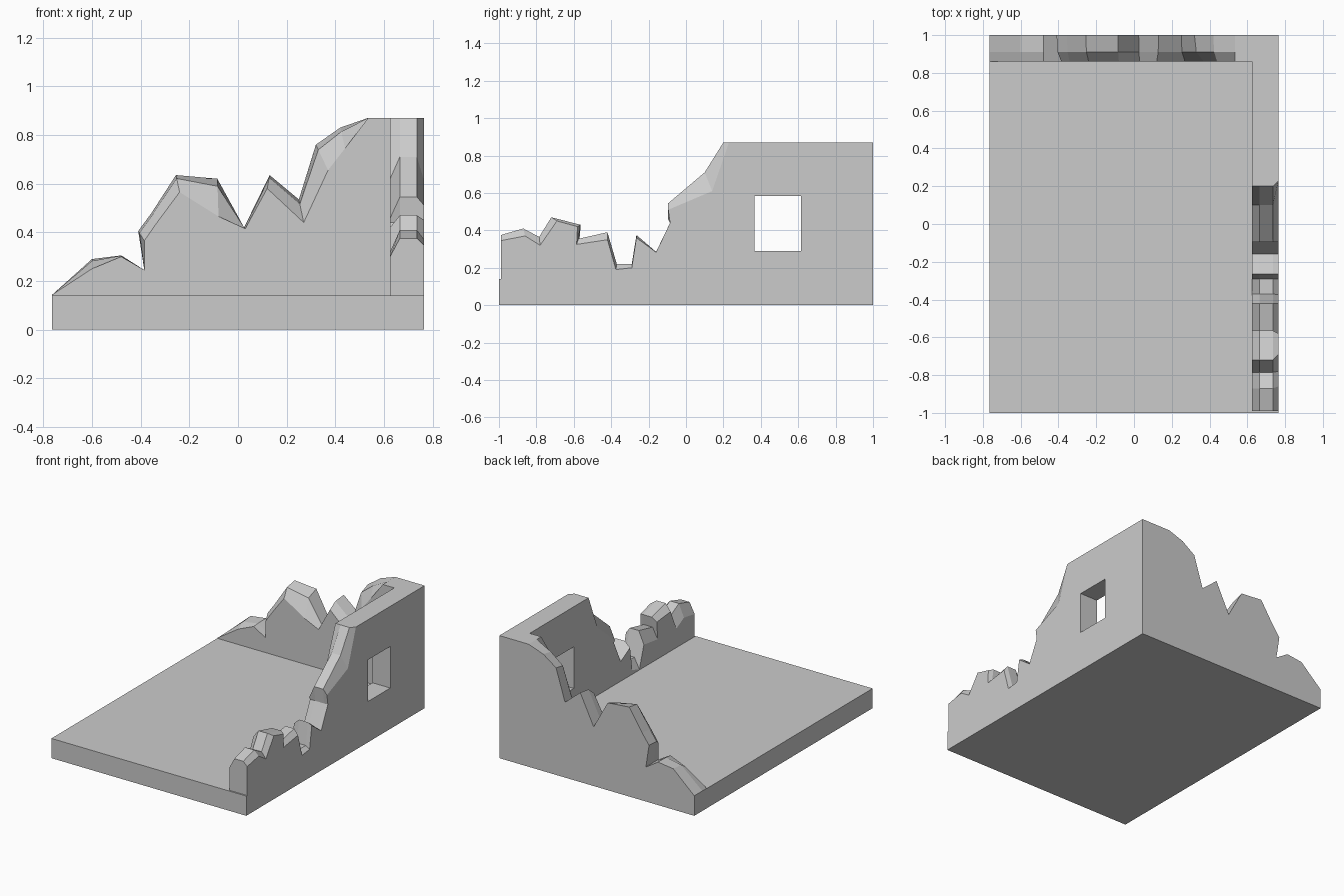
import bpy, bmesh
from mathutils import Vector

if "Cube" in bpy.data.objects:
    bpy.data.objects.remove(bpy.data.objects["Cube"])


def mesh_object(name, bm):
    bmesh.ops.remove_doubles(bm, verts=bm.verts, dist=0.0005)
    bmesh.ops.recalc_face_normals(bm, faces=bm.faces)
    me = bpy.data.meshes.new(name)
    bm.to_mesh(me)
    bm.free()
    ob = bpy.data.objects.new(name, me)
    bpy.context.collection.objects.link(ob)
    return ob


def box(name, lo, hi):
    bm = bmesh.new()
    bmesh.ops.create_cube(bm, size=1)
    for v in bm.verts:
        v.co = Vector([a + (b - a) * (c + 0.5) for a, b, c in zip(lo, hi, v.co)])
    return mesh_object(name, bm)


def broken_wall(name, rows, place, base=0.14):
    """Loft broken-edge profiles across the wall thickness; rows = [(depth, [(along, z)])]."""
    bm = bmesh.new()
    top = [[bm.verts.new(place(u, d, z)) for u, z in pts] for d, pts in rows]
    foot = [[bm.verts.new(place(pts[i][0], d, base)) for i in (0, -1)]
            for d, pts in (rows[0], rows[-1])]
    for a, b in zip(top, top[1:]):
        for i in range(len(a) - 1):
            bm.faces.new((a[i], a[i + 1], b[i + 1], b[i]))
    for row, ft in ((top[0], foot[0]), (top[-1], foot[1])):
        bm.faces.new([ft[0]] + row + [ft[1]])
    for e in (0, -1):
        bm.faces.new([foot[0][e]] + [r[e] for r in top] + [foot[1][e]])
    bm.faces.new((foot[0][0], foot[0][1], foot[1][1], foot[1][0]))
    return mesh_object(name, bm)


def blend(p, q, t):
    return [(a[0] + (b[0] - a[0]) * t, a[1] + (b[1] - a[1]) * t) for a, b in zip(p, q)]


# floor slab
box("floor", (-0.765, -1, 0), (0.765, 1, 0.14))

# back wall: inner edge is chipped lower than the outer edge
back_outer = [(-.765, .142), (-.6, .29), (-.48, .305), (-.385, .245), (-.41, .405),
              (-.355, .48), (-.255, .635), (-.085, .62), (.025, .42), (.13, .635),
              (.25, .535), (.32, .76), (.42, .83), (.535, .87), (.765, .87)]
back_inner = [(-.765, .142), (-.6, .25), (-.48, .30), (-.385, .245), (-.385, .365),
              (-.34, .43), (-.24, .565), (-.08, .465), (.03, .415), (.12, .58),
              (.27, .44), (.37, .655), (.44, .745), (.535, .87), (.765, .87)]
broken_wall("back_wall",
            [(.86, back_inner), (.91, blend(back_inner, back_outer, .8)), (1, back_outer)],
            lambda u, d, z: (u, d, z))

# side wall: chipped on both edges
crest = [(-.99, .375), (-.87, .41), (-.785, .365), (-.72, .47), (-.565, .43),
         (-.575, .355), (-.42, .39), (-.37, .22), (-.29, .22), (-.265, .375),
         (-.16, .285), (-.085, .44), (-.095, .545), (.1, .71), (.2, .87), (.86, .87)]
side_outer = [(-.99, .345), (-.86, .37), (-.78, .32), (-.69, .45), (-.58, .42),
              (-.585, .325), (-.42, .35), (-.375, .19), (-.29, .2), (-.265, .36),
              (-.16, .283), (-.085, .44), (-.095, .51), (.14, .61), (.23, .87), (.86, .87)]
side_inner = [(c[0], c[1] - min(.09, 2.5 * (c[1] - o[1]))) for c, o in zip(crest, side_outer)]
side = broken_wall("side_wall",
                   [(.625, side_inner), (.665, crest), (.735, crest), (.765, side_outer)],
                   lambda u, d, z: (d, u, z))

# window opening
cutter = box("window_cutter", (.5, .365, .29), (.9, .615, .585))
cutter.hide_render = True
cutter.hide_viewport = True
cut = side.modifiers.new("window", 'BOOLEAN')
cut.operation = 'DIFFERENCE'
cut.solver = 'EXACT'
cut.object = cutter
